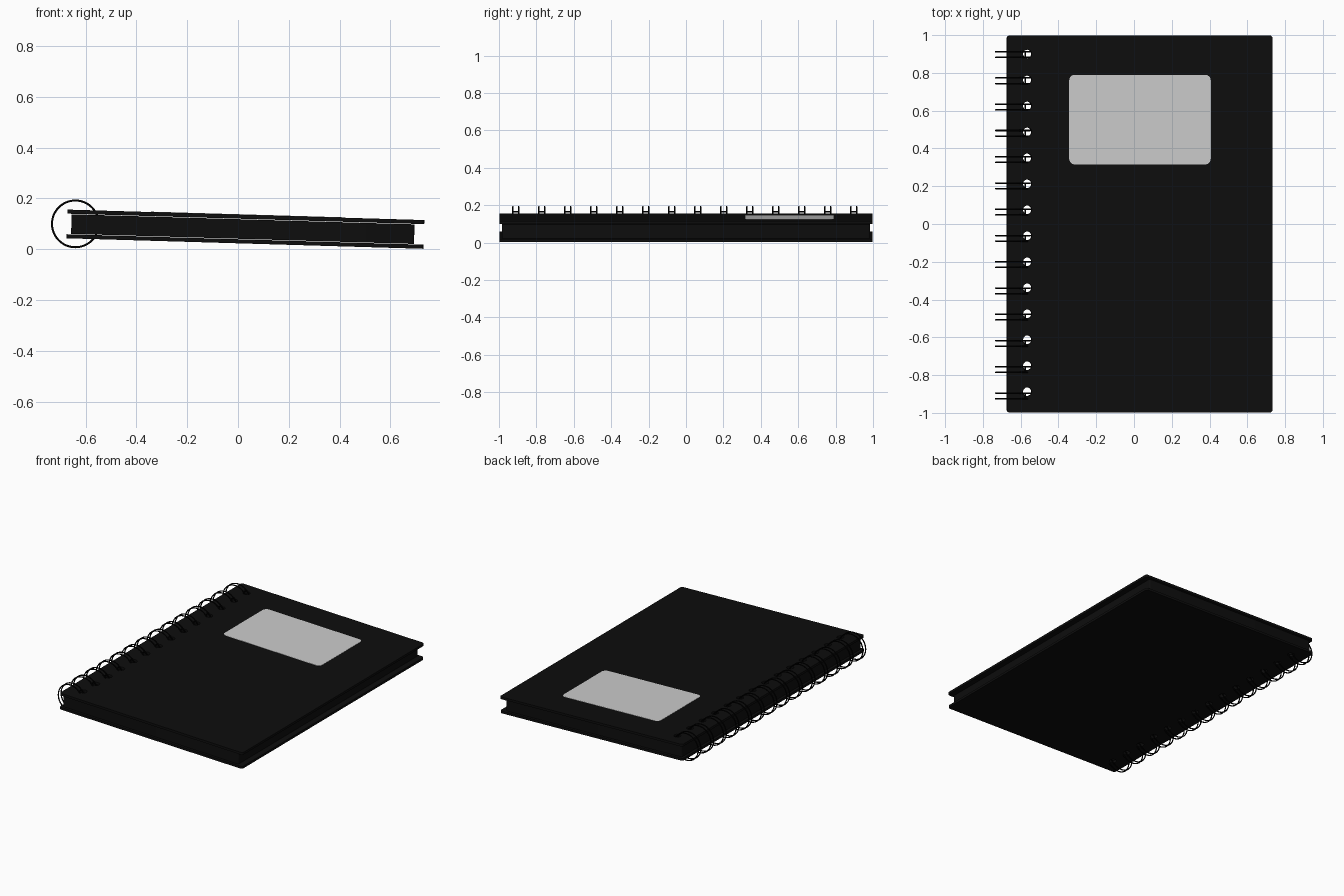
import bpy, math
from mathutils import Matrix

if "Cube" in bpy.data.objects:
    bpy.data.objects.remove(bpy.data.objects["Cube"])

def material(name, rgb):
    m = bpy.data.materials.new(name)
    m.diffuse_color = (*rgb, 1)
    m.use_nodes = True
    m.node_tree.nodes["Principled BSDF"].inputs["Base Color"].default_value = m.diffuse_color
    return m

black = material("cover black", (0.004, 0.004, 0.004))
wire_black = material("wire black", (0.0005, 0.0005, 0.0005))
label_grey = material("label light grey", (0.6, 0.6, 0.6))

# The book leans on its binding: tilted about its lower right edge
TILT = (Matrix.Translation((0.73, 0, 0.002)) @ Matrix.Rotation(math.atan(0.0294), 4, 'Y')
        @ Matrix.Translation((-0.73, 0, 0)))
COUNT = 14
HOLES = [(-0.568, 0.9 - 0.1375 * i) for i in range(COUNT)]

def rounded_rect(x0, x1, y0, y1, r, n=5):
    pts = []
    corners = [(x1 - r, y1 - r), (x0 + r, y1 - r), (x0 + r, y0 + r), (x1 - r, y0 + r)]
    for k, (cx, cy) in enumerate(corners):
        for i in range(n + 1):
            a = math.pi / 2 * (k + i / n)
            pts.append((cx + r * math.cos(a), cy + r * math.sin(a)))
    return pts

def circle(cx, cy, r, n=20):
    return [(cx + r * math.cos(2 * math.pi * i / n), cy + r * math.sin(2 * math.pi * i / n))
            for i in range(n)]

def slab(name, outline, z0, z1, mat, holes=()):
    """Extruded flat outline with punched holes, tilted with the book."""
    cu = bpy.data.curves.new(name, 'CURVE')
    cu.dimensions = '2D'
    cu.fill_mode = 'BOTH'
    cu.extrude = (z1 - z0) / 2
    for loop in [outline, *holes]:
        s = cu.splines.new('POLY')
        s.points.add(len(loop) - 1)
        for p, (x, y) in zip(s.points, loop):
            p.co = (x, y, 0, 1)
        s.use_cyclic_u = True
    cu.materials.append(mat)
    ob = bpy.data.objects.new(name, cu)
    bpy.context.collection.objects.link(ob)
    ob.matrix_world = TILT @ Matrix.Translation((0, 0, (z0 + z1) / 2))
    bpy.ops.object.select_all(action='DESELECT')
    ob.select_set(True)
    bpy.context.view_layer.objects.active = ob
    bpy.ops.object.convert(target='MESH')
    return bpy.context.view_layer.objects.active

punched = [circle(x, y, 0.023) for x, y in HOLES]

# Covers and page block
cover = rounded_rect(-0.675, 0.73, -0.998, 0.998, 0.015)
slab("back_cover", cover, 0.0, 0.016, black, punched)
slab("front_cover", cover, 0.097, 0.113, black, punched)
slab("page_block", rounded_rect(-0.658, 0.692, -0.984, 0.984, 0.01), 0.018, 0.095, black, punched)

# Label on the front cover
slab("cover_label", rounded_rect(-0.347, 0.403, 0.315, 0.79, 0.03), 0.1125, 0.1145, label_grey)

# Twin-wire binding: pairs of loops joined by a short bar at the holes
CX, CZ, R, T = -0.64, 0.1, 0.092, 0.004
parts = []
for i in range(COUNT):
    y = 0.897 - 0.139 * i
    for side in (-1, 1):
        bpy.ops.mesh.primitive_torus_add(major_radius=R, minor_radius=T, major_segments=48,
                                         minor_segments=8, location=(CX, y + side * 0.015, CZ),
                                         rotation=(math.pi / 2, 0, 0))
        parts.append(bpy.context.object)
    a = math.radians(45)
    bpy.ops.mesh.primitive_cylinder_add(vertices=8, radius=T, depth=0.03,
                                        location=(CX + R * math.cos(a), y, CZ + R * math.sin(a)),
                                        rotation=(math.pi / 2, 0, 0))
    parts.append(bpy.context.object)
bpy.ops.object.select_all(action='DESELECT')
for p in parts:
    p.select_set(True)
bpy.context.view_layer.objects.active = parts[0]
bpy.ops.object.join()
rings = bpy.context.object
rings.name = "wire_binding"
rings.data.materials.append(wire_black)
bpy.ops.object.shade_smooth_by_angle(angle=math.radians(50))
